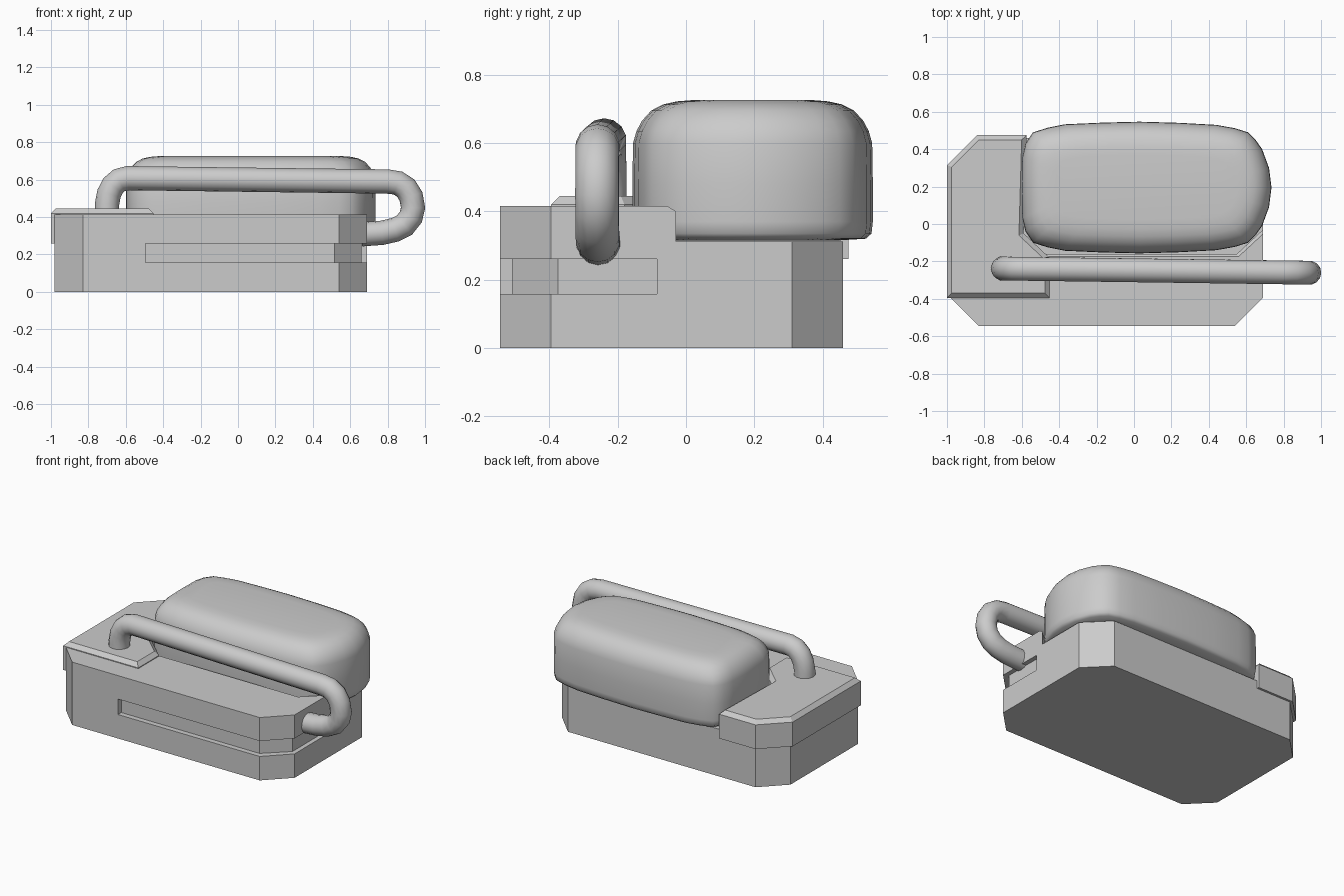
import bpy, bmesh, math

if "Cube" in bpy.data.objects:
    bpy.data.objects.remove(bpy.data.objects["Cube"])


def finish(bm, name):
    bmesh.ops.recalc_face_normals(bm, faces=bm.faces)
    mesh = bpy.data.meshes.new(name)
    bm.to_mesh(mesh)
    bm.free()
    ob = bpy.data.objects.new(name, mesh)
    bpy.context.collection.objects.link(ob)
    return ob


def activate(ob):
    bpy.ops.object.select_all(action='DESELECT')
    ob.select_set(True)
    bpy.context.view_layer.objects.active = ob


def loft(name, rings):
    """Capped solid through rings of equal point count."""
    bm = bmesh.new()
    loops = [[bm.verts.new(p) for p in ring] for ring in rings]
    n = len(loops[0])
    for a, b in zip(loops, loops[1:]):
        for i in range(n):
            j = (i + 1) % n
            bm.faces.new((a[i], a[j], b[j], b[i]))
    bm.faces.new(loops[0][::-1])
    bm.faces.new(loops[-1])
    return finish(bm, name)


def prism(name, outline, z0, z1):
    return loft(name, [[(x, y, z) for x, y in outline] for z in (z0, z1)])


def chamfer_top(ob, width):
    bm = bmesh.new()
    bm.from_mesh(ob.data)
    top = max(v.co.z for v in bm.verts)
    edges = [e for e in bm.edges if all(v.co.z > top - 1e-4 for v in e.verts)]
    bmesh.ops.bevel(bm, geom=edges, offset=width, segments=1, affect='EDGES')
    bm.to_mesh(ob.data)
    bm.free()


def cut(ob, cutter):
    cutter.hide_render = True
    mod = ob.modifiers.new("cut", 'BOOLEAN')
    mod.operation = 'DIFFERENCE'
    mod.solver = 'EXACT'
    mod.object = cutter
    activate(ob)
    bpy.ops.object.modifier_apply(modifier=mod.name)
    bpy.data.objects.remove(cutter)


def smooth(ob, degrees):
    activate(ob)
    bpy.ops.object.shade_smooth_by_angle(angle=math.radians(degrees))


# Body: block with cut corners
body = prism("body", [(-.98, -.395), (-.83, -.545), (.54, -.545), (.69, -.395),
                      (.69, .31), (.54, .46), (-.83, .46), (-.98, .31)], 0, .415)

# Recess for the cushion, with a slightly flared rim
seat = [(-.595, .7), (-.595, -.05), (-.475, -.16), (.55, -.16), (.83, .10), (.83, .7)]
rim = [(-.60, .7), (-.60, -.06), (-.48, -.175), (.56, -.175), (.83, .075), (.83, .7)]
cut(body, loft("recess_cutter", [[(x, y, .312) for x, y in seat],
                                 [(x, y, .40) for x, y in seat],
                                 [(x, y, .416) for x, y in rim],
                                 [(x, y, .6) for x, y in rim]]))

# Slot wrapping around the front right corner
cut(body, prism("slot_cutter", [(-.495, -.7), (.85, -.7), (.85, -.085), (.66, -.085),
                                (.66, -.375), (.515, -.51), (-.495, -.51)], .158, .26))

# Cap plate on the left end, overhanging the side and back
plate = prism("cap_plate", [(-1, -.395), (-.452, -.395), (-.452, -.18), (-.59, -.05),
                            (-.575, .475), (-.84, .475), (-1, .315)], .26, .445)
chamfer_top(plate, .025)

# Cushion: rounded outline lofted upward and closed by a soft top edge
half = [(-.60, .195), (-.597, .36), (-.58, .43), (-.54, .49), (-.46, .515), (-.37, .533),
        (-.17, .542), (.03, .547), (.24, .541), (.44, .53), (.54, .512), (.61, .49),
        (.65, .45), (.685, .40), (.722, .30), (.735, .195)]
cx, cy = .0675, .195
outline = half + [(x, 2 * cy - y) for x, y in half[-2:0:-1]]
profile = [(.10, .315), (.02, .32), (.004, .335), (0, .37), (0, .48), (.002, .60),
           (.012, .635), (.028, .665), (.055, .695), (.09, .713), (.13, .722), (.18, .726)]
rings = []
for inset, z in profile:
    sx, sy = 1 - inset / .6675, 1 - inset / .352
    rings.append([(cx + (x - cx) * sx, cy + (y - cy) * sy, z) for x, y in outline])
smooth(loft("cushion", rings), 60)

# Handle: bent tube from the cap plate to the right side of the body
path = [(-.70, .40), (-.70, .47), (-.69, .525), (-.668, .568), (-.635, .597), (-.59, .608),
        (.80, .590), (.855, .582), (.897, .555), (.925, .51), (.936, .45), (.924, .40),
        (.89, .357), (.84, .332), (.77, .316), (.66, .308)]
curve = bpy.data.curves.new("handle", 'CURVE')
curve.dimensions = '3D'
curve.bevel_depth = .065
curve.bevel_resolution = 5
curve.use_fill_caps = True
spline = curve.splines.new('POLY')
spline.points.add(len(path) - 1)
for p, (x, z) in zip(spline.points, path):
    p.co = (x, -.238 - .022 * (x + .7) / 1.6, z, 1)
handle = bpy.data.objects.new("handle", curve)
bpy.context.collection.objects.link(handle)
activate(handle)
bpy.ops.object.convert(target='MESH')
smooth(bpy.context.view_layer.objects.active, 50)
